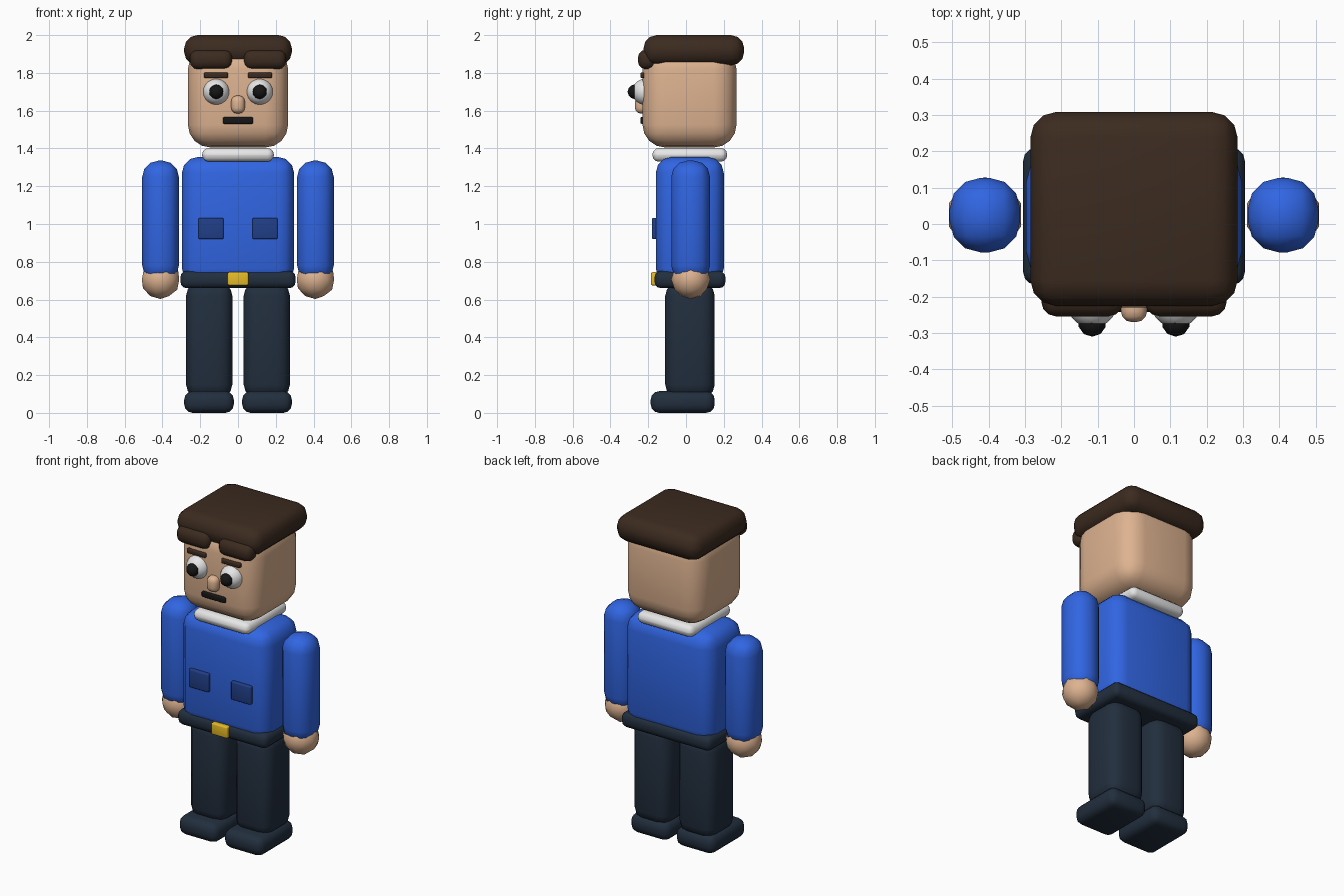
import bpy
import bmesh
import math
from mathutils import Vector

cube = bpy.data.objects.get("Cube")
if cube:
    bpy.data.objects.remove(cube, do_unlink=True)


def material(name, colour):
    mat = bpy.data.materials.new(name)
    mat.use_nodes = True
    rgba = (*colour, 1.0)
    mat.diffuse_color = rgba
    mat.node_tree.nodes["Principled BSDF"].inputs["Base Color"].default_value = rgba
    return mat


skin = material("skin", (0.73, 0.45, 0.28))
shirt = material("shirt blue", (0.03, 0.13, 0.76))
pocket_blue = material("pocket blue", (0.015, 0.05, 0.25))
navy = material("dark navy", (0.016, 0.028, 0.048))
brown = material("hair brown", (0.045, 0.024, 0.014))
white = material("white", (0.8, 0.8, 0.8))
black = material("black", (0.008, 0.008, 0.008))
gold = material("gold", (0.8, 0.5, 0.02))


def finish(bm, name, mat, centre):
    mesh = bpy.data.meshes.new(name)
    bm.to_mesh(mesh)
    bm.free()
    mesh.materials.append(mat)
    obj = bpy.data.objects.new(name, mesh)
    obj.location = centre
    bpy.context.collection.objects.link(obj)
    bpy.ops.object.select_all(action='DESELECT')
    obj.select_set(True)
    bpy.context.view_layer.objects.active = obj
    bpy.ops.object.shade_smooth_by_angle(angle=math.radians(40))
    return obj


def box(name, mat, xs, ys, zs, radius, segments=3):
    """Rounded box spanning the given x, y and z ranges."""
    low, high = (Vector(c) for c in zip(xs, ys, zs))
    bm = bmesh.new()
    bmesh.ops.create_cube(bm, size=1)
    bmesh.ops.scale(bm, vec=high - low, verts=bm.verts)
    bmesh.ops.bevel(bm, geom=bm.edges[:], offset=radius, segments=segments,
                    profile=0.5, affect='EDGES', clamp_overlap=True)
    return finish(bm, name, mat, (low + high) / 2)


def ball(name, mat, centre, radius, detail):
    bm = bmesh.new()
    bmesh.ops.create_icosphere(bm, subdivisions=detail, radius=radius)
    return finish(bm, name, mat, centre)


# Head, hair and face
box("head", skin, (-0.265, 0.265), (-0.23, 0.267), (1.405, 1.94), 0.12, 4)
box("hair", brown, (-0.285, 0.285), (-0.225, 0.308), (1.84, 2.0), 0.07)
box("nose", skin, (-0.036, 0.036), (-0.27, -0.19), (1.585, 1.68), 0.03)
box("mouth", black, (-0.08, 0.08), (-0.242, -0.21), (1.53, 1.566), 0.008)

# Torso, collar and belt
box("torso", shirt, (-0.297, 0.297), (-0.16, 0.2), (0.68, 1.355), 0.085)
box("collar", white, (-0.19, 0.19), (-0.178, 0.218), (1.33, 1.402), 0.034)
box("belt", navy, (-0.305, 0.305), (-0.167, 0.209), (0.66, 0.752), 0.035)
box("buckle", gold, (-0.055, 0.055), (-0.185, -0.15), (0.675, 0.745), 0.008)

# Mirrored parts
for side, s in (("left", 1), ("right", -1)):
    def pair(name, mat, inner, outer, *rest):
        box(f"{side}_{name}", mat, sorted((s * inner, s * outer)), *rest)

    pair("fringe", brown, 0.03, 0.255, (-0.254, -0.16), (1.82, 1.922), 0.04)
    pair("eyebrow", brown, 0.053, 0.18, (-0.242, -0.21), (1.772, 1.802), 0.008)
    ball(f"{side}_eye", white, (s * 0.115, -0.215, 1.7), 0.07, 3)
    ball(f"{side}_pupil", black, (s * 0.115, -0.271, 1.7), 0.039, 2)
    pair("pocket", pocket_blue, 0.076, 0.21, (-0.18, -0.14), (0.92, 1.032), 0.008)
    pair("arm", shirt, 0.313, 0.507, (-0.078, 0.127), (0.695, 1.335), 0.085)
    ball(f"{side}_hand", skin, (s * 0.41, 0.025, 0.707), 0.104, 2)
    pair("leg", navy, 0.03, 0.275, (-0.11, 0.152), (0.08, 0.69), 0.07)
    pair("shoe", navy, 0.022, 0.285, (-0.187, 0.152), (0.0, 0.115), 0.045)
